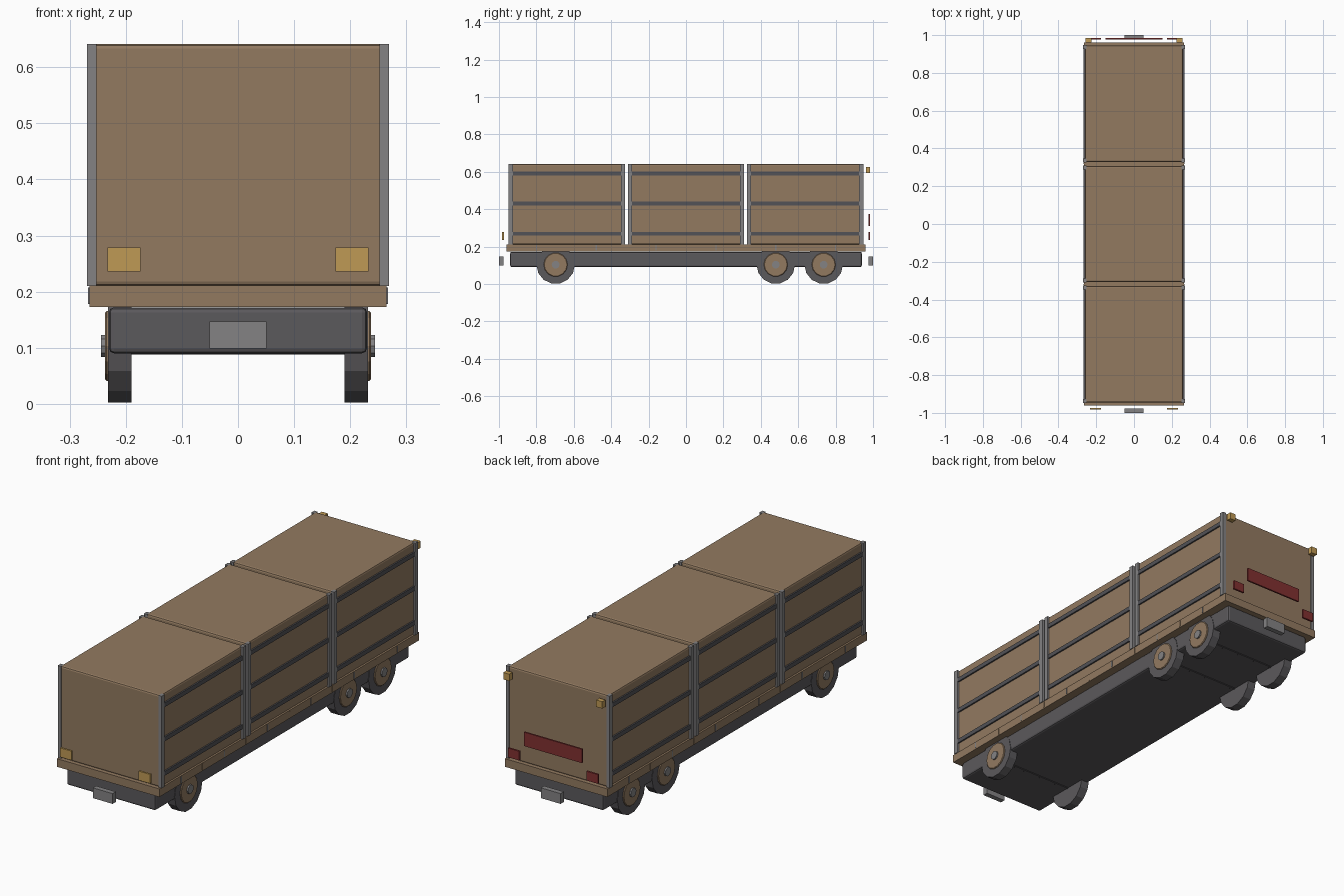
import bpy, math

if "Cube" in bpy.data.objects:
    bpy.data.objects.remove(bpy.data.objects["Cube"])


def mat(name, r, g, b):
    m = bpy.data.materials.new(name)
    m.diffuse_color = (r, g, b, 1)
    m.use_nodes = True
    m.node_tree.nodes["Principled BSDF"].inputs["Base Color"].default_value = m.diffuse_color
    return m


TAN = mat("tan_panel", 0.29, 0.195, 0.118)
DARK = mat("dark_grey", 0.105, 0.1, 0.107)
RAIL = mat("rail_grey", 0.085, 0.085, 0.095)
STEEL = mat("steel_grey", 0.23, 0.225, 0.23)
AMBER = mat("amber", 0.52, 0.32, 0.09)
RED = mat("red", 0.22, 0.03, 0.03)


def box(name, x, y, z, m, bevel=0):
    """Box from (min, max) ranges."""
    bpy.ops.mesh.primitive_cube_add(size=1, location=[sum(r) / 2 for r in (x, y, z)])
    o = bpy.context.object
    o.name = name
    o.scale = [r[1] - r[0] for r in (x, y, z)]
    bpy.ops.object.transform_apply(location=False, rotation=False, scale=True)
    o.data.materials.append(m)
    if bevel:
        b = o.modifiers.new("bevel", 'BEVEL')
        b.width, b.segments = bevel, 2
    return o


def cyl(name, x0, x1, y, z, r, n, m, bevel=0):
    """Cylinder lying along x."""
    bpy.ops.mesh.primitive_cylinder_add(vertices=n, radius=r, depth=abs(x1 - x0),
                                        location=((x0 + x1) / 2, y, z),
                                        rotation=(0, math.pi / 2, 0))
    o = bpy.context.object
    o.name = name
    o.data.materials.append(m)
    if bevel:
        b = o.modifiers.new("bevel", 'BEVEL')
        b.width, b.segments = bevel, 1
        b.limit_method = 'ANGLE'
        b.angle_limit = math.radians(50)
    return o


def span(s, a, b):
    return tuple(sorted((s * a, s * b)))


# chassis and deck
box("chassis", (-0.23, 0.23), (-0.94, 0.94), (0.09, 0.172), DARK, 0.009)
box("deck", (-0.265, 0.265), (-0.96, 0.96), (0.173, 0.211), TAN)

# three cargo boxes with side posts and rails
for c in (-0.637, 0, 0.637):
    y0, y1 = c - 0.308, c + 0.308
    box("cargo_box", (-0.26, 0.26), (y0, y1), (0.21, 0.641), TAN, 0.008)
    for s in (-1, 1):
        for p in (y0 + 0.008, y1 - 0.008):
            box("side_post", span(s, 0.252, 0.269), (p - 0.011, p + 0.011),
                (0.21, 0.641), STEEL)
        for z in (0.269, 0.43, 0.59):
            box("side_rail", span(s, 0.255, 0.267), (y0 + 0.012, y1 - 0.012),
                (z - 0.01, z + 0.01), RAIL)

# deck cleats
for s in (-1, 1):
    for i in range(-5, 6):
        y = i * 0.16
        box("deck_cleat", span(s, 0.262, 0.267), (y - 0.003, y + 0.003),
            (0.178, 0.207), STEEL if i % 2 else TAN)

# wheels and axles
for y in (-0.697, 0.48, 0.736):
    cyl("axle", -0.2, 0.2, y, 0.103, 0.016, 10, DARK)
    for s in (-1, 1):
        cyl("tyre", s * 0.19, s * 0.232, y, 0.103, 0.103, 14, DARK)
        cyl("wheel_rim", s * 0.225, s * 0.237, y, 0.103, 0.064, 14, TAN, 0.003)
        cyl("hub_cap", s * 0.23, s * 0.244, y, 0.103, 0.021, 10, STEEL)

# bumper plates at both ends
for s in (-1, 1):
    box("end_plate", (-0.051, 0.051), span(s, 0.976, 1.0), (0.099, 0.147), STEEL)

# lamps, markers and rear reflector
for s in (-1, 1):
    box("front_lamp", span(s, 0.174, 0.233), (-0.983, -0.974), (0.236, 0.279), AMBER)
    box("rear_lamp", span(s, 0.174, 0.233), (0.976, 0.985), (0.236, 0.279), RED)
    box("rear_marker", span(s, 0.225, 0.256), (0.962, 0.985), (0.594, 0.626), AMBER)
box("rear_reflector", (-0.15, 0.15), (0.976, 0.984), (0.31, 0.375), RED)
